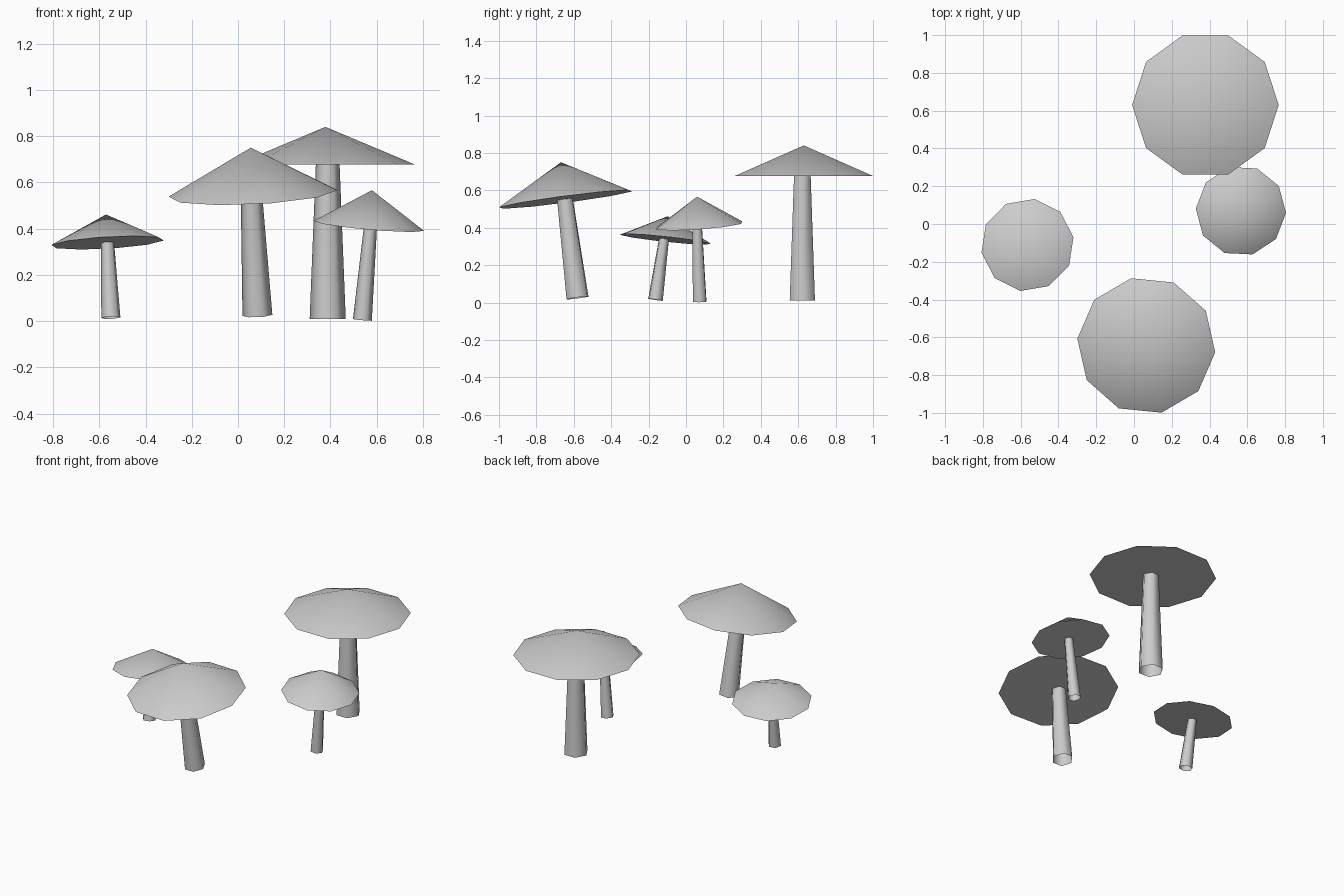
import bpy
from math import cos, sin, radians, tau
from mathutils import Vector, Matrix

cube = bpy.data.objects.get("Cube")
if cube:
    bpy.data.objects.remove(cube, do_unlink=True)

GREY = (0.6, 0.6, 0.6, 1.0)
mat = bpy.data.materials.new("plain grey")
mat.use_nodes = True
mat.diffuse_color = GREY
mat.node_tree.nodes["Principled BSDF"].inputs["Base Color"].default_value = GREY


def ring(radius, sides, z, turn):
    """Points of a regular polygon, first corner at the turn angle."""
    return [Vector((radius * cos(turn + tau * i / sides),
                    radius * sin(turn + tau * i / sides), z)) for i in range(sides)]


def make_object(name, verts, faces, smooth):
    mesh = bpy.data.meshes.new(name)
    mesh.from_pydata(verts, [], faces)
    mesh.materials.append(mat)
    for poly in mesh.polygons:
        poly.use_smooth = smooth(poly)
    obj = bpy.data.objects.new(name, mesh)
    bpy.context.collection.objects.link(obj)
    return obj


def make_cap(name, centre, radius, height, lean, turn):
    """Ten-sided cone, smooth on top, with a separate flat underside."""
    n = 10
    tilt = Vector((0, 0, 1)).rotation_difference(Vector((*lean, 1))).to_matrix().to_4x4()
    place = Matrix.Translation(centre) @ tilt
    rim = ring(radius, n, 0, turn)
    verts = [place @ v for v in rim + [Vector((0, 0, height))] + rim]
    faces = [(i, (i + 1) % n, n) for i in range(n)]
    faces.append(tuple(range(2 * n, n, -1)))
    make_object(name, verts, faces, lambda p: len(p.vertices) == 3)


def make_stem(name, base, top, r_base, r_top, turn):
    """Six-sided tapered tube, open at the foot, ending just inside the cap."""
    n = 6
    axis = Vector(top) - Vector(base)
    place = Matrix.Translation(base) @ Vector((0, 0, 1)).rotation_difference(axis).to_matrix().to_4x4()
    verts = [place @ v for v in ring(r_base, n, 0, turn) + ring(r_top, n, axis.length + 0.01, turn)]
    faces = [(i, (i + 1) % n, n + (i + 1) % n, n + i) for i in range(n)]
    make_object(name, verts, faces, lambda p: True)


# name, cap centre, cap radius, cap height, lean, turn, stem foot, stem top, stem radii
mushrooms = [
    ("tall", (0.378, 0.63, 0.677), 0.388, 0.163, (0, 0), 0,
     (0.388, 0.622, 0.01), (0.388, 0.622, 0.677), 0.078, 0.051),
    ("front", (0.065, -0.643, 0.552), 0.367, 0.2, (-0.05, -0.13), -5.5,
     (0.084, -0.58, 0.025), (0.058, -0.647, 0.552), 0.065, 0.046),
    ("right", (-0.564, -0.111, 0.339), 0.247, 0.123, (-0.058, 0.105), 9.5,
     (-0.55, -0.163, 0.015), (-0.564, -0.118, 0.34), 0.042, 0.028),
    ("left", (0.566, 0.07, 0.412), 0.24, 0.155, (0.088, -0.07), -3,
     (0.538, 0.073, 0.005), (0.573, 0.06, 0.41), 0.041, 0.028),
]
for name, centre, radius, height, lean, turn, base, top, r_base, r_top in mushrooms:
    make_cap(name + "_cap", centre, radius, height, lean, radians(turn))
    make_stem(name + "_stem", base, top, r_base, r_top, radians(turn))
